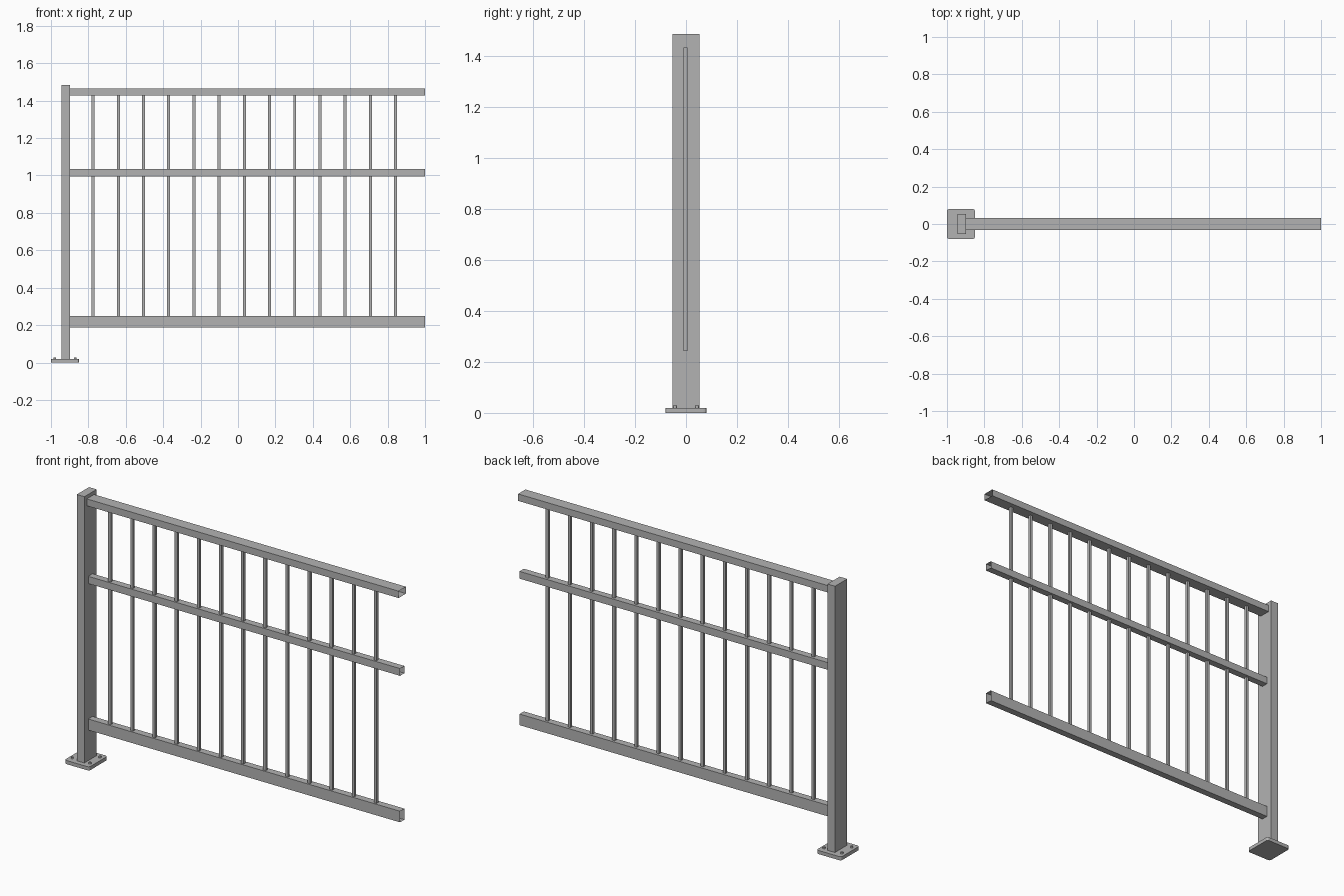
import bpy
import bmesh

cube = bpy.data.objects.get("Cube")
if cube:
    bpy.data.objects.remove(cube, do_unlink=True)

metal = bpy.data.materials.new("grey_metal")
metal.use_nodes = True
GREY = (0.45, 0.45, 0.45, 1)
metal.diffuse_color = GREY
metal.node_tree.nodes["Principled BSDF"].inputs["Base Color"].default_value = GREY


def finish(name, bm):
    mesh = bpy.data.meshes.new(name)
    bm.to_mesh(mesh)
    bm.free()
    mesh.materials.append(metal)
    obj = bpy.data.objects.new(name, mesh)
    bpy.context.collection.objects.link(obj)
    return obj


def box(name, low, high, open_ends=False, rounded=0):
    """Box between two corners; open_ends removes the two x faces."""
    bm = bmesh.new()
    bmesh.ops.create_cube(bm, size=1)
    for v in bm.verts:
        v.co = [high[i] if v.co[i] > 0 else low[i] for i in range(3)]
    bm.normal_update()
    if open_ends:
        ends = [f for f in bm.faces if abs(f.normal.x) > 0.9]
        bmesh.ops.delete(bm, geom=ends, context='FACES_ONLY')
    if rounded:
        upright = [e for e in bm.edges
                   if abs(e.verts[0].co.z - e.verts[1].co.z) > 0.001]
        bmesh.ops.bevel(bm, geom=upright, offset=rounded, segments=3,
                        profile=0.5, affect='EDGES')
    return finish(name, bm)


# Post on its base plate
POST_X = -0.921
PLATE_X = -0.925
PLATE_TOP = 0.02
box("base_plate", (-1, -0.08, 0), (-0.85, 0.08, PLATE_TOP), rounded=0.012)
box("post", (POST_X - 0.023, -0.053, PLATE_TOP), (POST_X + 0.023, 0.053, 1.485))

# Small bolt heads at the plate corners
for sx in (-1, 1):
    for sy in (-1, 1):
        bm = bmesh.new()
        bmesh.ops.create_cone(bm, cap_ends=True, segments=12, radius1=0.007,
                              radius2=0.007, depth=0.008)
        bmesh.ops.translate(bm, verts=bm.verts,
                            vec=(PLATE_X + sx * 0.054, sy * 0.043, PLATE_TOP + 0.004))
        finish("bolt", bm)

# Hollow rails, open at the free end
RAIL_START = POST_X + 0.023
for name, half_depth, bottom, top in (("top_rail", 0.032, 1.427, 1.465),
                                      ("middle_rail", 0.019, 0.994, 1.034),
                                      ("bottom_rail", 0.019, 0.188, 0.249)):
    box(name, (RAIL_START, -half_depth, bottom), (1, half_depth, top), open_ends=True)

# Evenly spaced upright bars
for i in range(13):
    x = -0.775 + i * 0.1348
    box("upright_bar", (x - 0.008, -0.01, 0.242), (x + 0.008, 0.005, 1.432))
